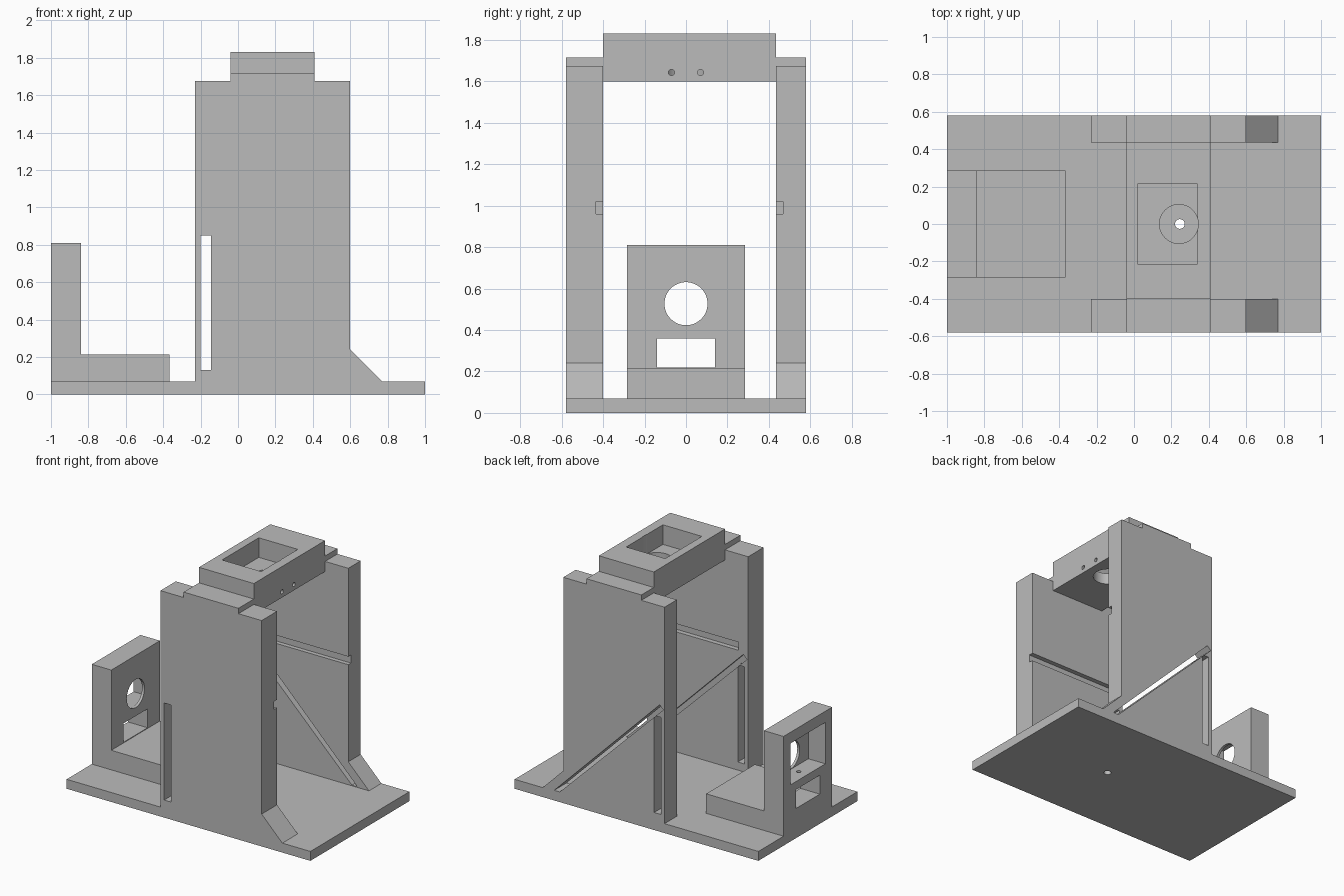
import bpy
import bmesh
from math import radians
from mathutils import Matrix

if "Cube" in bpy.data.objects:
    bpy.data.objects.remove(bpy.data.objects["Cube"], do_unlink=True)

grey = bpy.data.materials.new("plain grey")
grey.use_nodes = True
grey.diffuse_color = (0.5, 0.5, 0.5, 1)
grey.node_tree.nodes["Principled BSDF"].inputs["Base Color"].default_value = (0.5, 0.5, 0.5, 1)


def add_object(name, bm):
    bmesh.ops.recalc_face_normals(bm, faces=bm.faces)
    mesh = bpy.data.meshes.new(name)
    bm.to_mesh(mesh)
    bm.free()
    mesh.materials.append(grey)
    obj = bpy.data.objects.new(name, mesh)
    bpy.context.collection.objects.link(obj)
    return obj


def box(name, x, y, z):
    """Box from three (low, high) ranges."""
    bm = bmesh.new()
    bmesh.ops.create_cube(bm, size=1)
    for v in bm.verts:
        v.co = [r[0] if c < 0 else r[1] for c, r in zip(v.co, (x, y, z))]
    return add_object(name, bm)


def extrude_profile(name, points, y):
    """Outline in the x-z plane, extruded between two y values."""
    bm = bmesh.new()
    face = bm.faces.new([bm.verts.new((px, y[0], pz)) for px, pz in points])
    moved = bmesh.ops.extrude_face_region(bm, geom=[face])["geom"]
    verts = [g for g in moved if isinstance(g, bmesh.types.BMVert)]
    bmesh.ops.translate(bm, verts=verts, vec=(0, y[1] - y[0], 0))
    return add_object(name, bm)


def cylinder(name, centre, radius, length, along_x=False, sides=48):
    bm = bmesh.new()
    turn = Matrix.Rotation(radians(90 if along_x else 0), 4, "Y")
    bmesh.ops.create_cone(bm, cap_ends=True, segments=sides, radius1=radius,
                          radius2=radius, depth=length,
                          matrix=Matrix.Translation(centre) @ turn)
    return add_object(name, bm)


def cut(obj, *cutters):
    for cutter in cutters:
        cutter.hide_render = True
        mod = obj.modifiers.new("cut", "BOOLEAN")
        mod.operation = "DIFFERENCE"
        mod.solver = "EXACT"
        mod.object = cutter
        bpy.ops.object.select_all(action="DESELECT")
        bpy.context.view_layer.objects.active = obj
        obj.select_set(True)
        bpy.ops.object.modifier_apply(modifier=mod.name)
        bpy.data.objects.remove(cutter, do_unlink=True)
    bpy.context.view_layer.objects.active = obj
    obj.select_set(True)
    bpy.ops.object.shade_smooth_by_angle(angle=radians(30))


FLOOR = 0.07
HOLE_X = 0.245

# Base plate with a small drain hole
base = box("base_plate", (-1, 1), (-0.58, 0.58), (0, FLOOR))
cut(base, cylinder("base_hole", (HOLE_X, 0, 0), 0.026, 1, sides=24))

# Side walls with a sloped foot and a raised step on top
wall_outline = [(-0.23, FLOOR), (0.77, FLOOR), (0.6, 0.24), (0.6, 1.675), (0.41, 1.675),
                (0.41, 1.715), (-0.04, 1.715), (-0.04, 1.675), (-0.23, 1.675)]
diagonal = [(0.63, 0.075), (0.675, 0.075), (-0.19, 0.94), (-0.22, 0.91)]

# Each wall: y range, groove y range, diagonal slot y range
walls = {
    "front_wall": ((-0.58, -0.4), (-0.435, -0.3), (-0.435, -0.3)),
    "back_wall": ((0.435, 0.58), (0.3, 0.467), (0.3, 0.7)),
}
for name, (span, groove, slant) in walls.items():
    wall = extrude_profile(name, wall_outline, span)
    cut(wall,
        box("upright_slot", (-0.2, -0.145), (-1, 1), (0.13, 0.85)),
        box("level_groove", (-0.15, 0.8), groove, (0.96, 1.02)),
        extrude_profile("diagonal_slot", diagonal, slant))

# Top housing with a pocket, a round outlet and two screw holes
housing = box("top_housing", (-0.04, 0.41), (-0.4, 0.435), (1.6, 1.83))
cut(housing,
    box("pocket", (0.02, 0.34), (-0.215, 0.215), (1.685, 2)),
    cylinder("outlet", (0.24, 0, 1.6), 0.104, 0.5),
    *[cylinder("screw_hole", (0.37, y, 1.643), 0.015, 0.2, True, 16) for y in (-0.07, 0.07)])

# Motor bracket: L-shaped block, rear recess, shaft hole, window and screw hole
bracket_outline = [(-1, FLOOR), (-0.365, FLOOR), (-0.365, 0.215),
                   (-0.84, 0.215), (-0.84, 0.81), (-1, 0.81)]
bracket = extrude_profile("motor_bracket", bracket_outline, (-0.285, 0.285))
cut(bracket,
    box("rear_recess", (-1.2, -0.86), (-0.205, 0.205), (0.42, 0.727)),
    cylinder("shaft_hole", (-0.9, 0, 0.527), 0.104, 0.5, True),
    box("window", (-1.2, -0.7), (-0.14, 0.14), (0.22, 0.36)),
    cylinder("bar_hole", (-0.924, 0, 0.39), 0.016, 0.14, sides=16))
